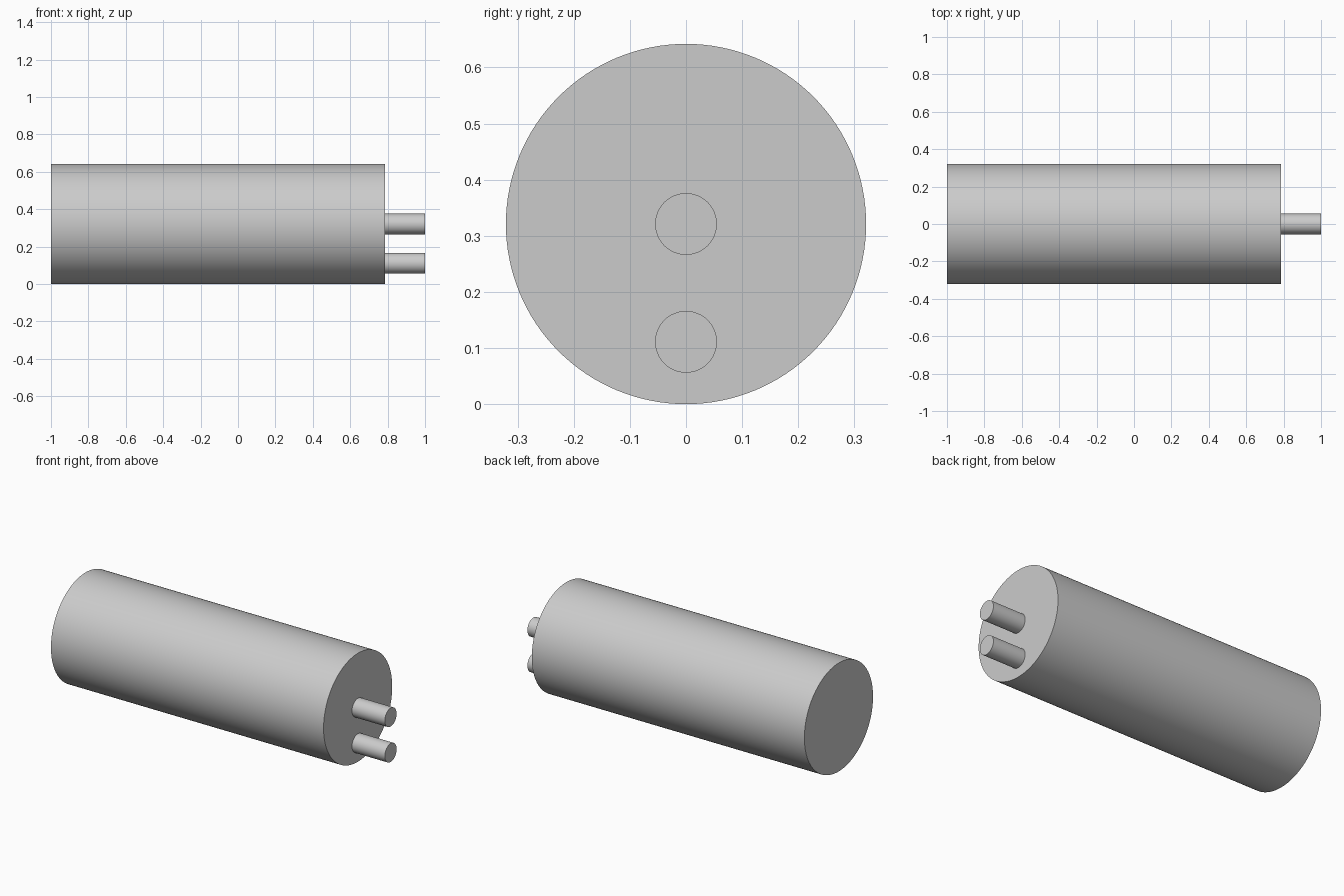
import bpy
import math

cube = bpy.data.objects.get("Cube")
if cube:
    bpy.data.objects.remove(cube, do_unlink=True)

grey = bpy.data.materials.new("light_grey")
grey.use_nodes = True
colour = (0.6, 0.6, 0.6, 1)
grey.diffuse_color = colour
grey.node_tree.nodes["Principled BSDF"].inputs["Base Color"].default_value = colour


def rod(name, x0, x1, z, radius, sides):
    """Smooth capped cylinder lying along x."""
    bpy.ops.mesh.primitive_cylinder_add(
        vertices=sides, radius=radius, depth=x1 - x0,
        location=((x0 + x1) / 2, 0, z), rotation=(0, math.pi / 2, 0))
    obj = bpy.context.object
    obj.name = name
    obj.data.materials.append(grey)
    bpy.ops.object.shade_smooth_by_angle(angle=math.radians(30))
    return obj


RADIUS = 0.321
BODY_END = 0.785

# Main barrel
rod("body", -1, BODY_END, RADIUS, RADIUS, 128)

# Two pins on the end face: one central, one below it
for name, z in (("centre_pin", RADIUS), ("lower_pin", 0.111)):
    rod(name, BODY_END, 1, z, 0.055, 64)
